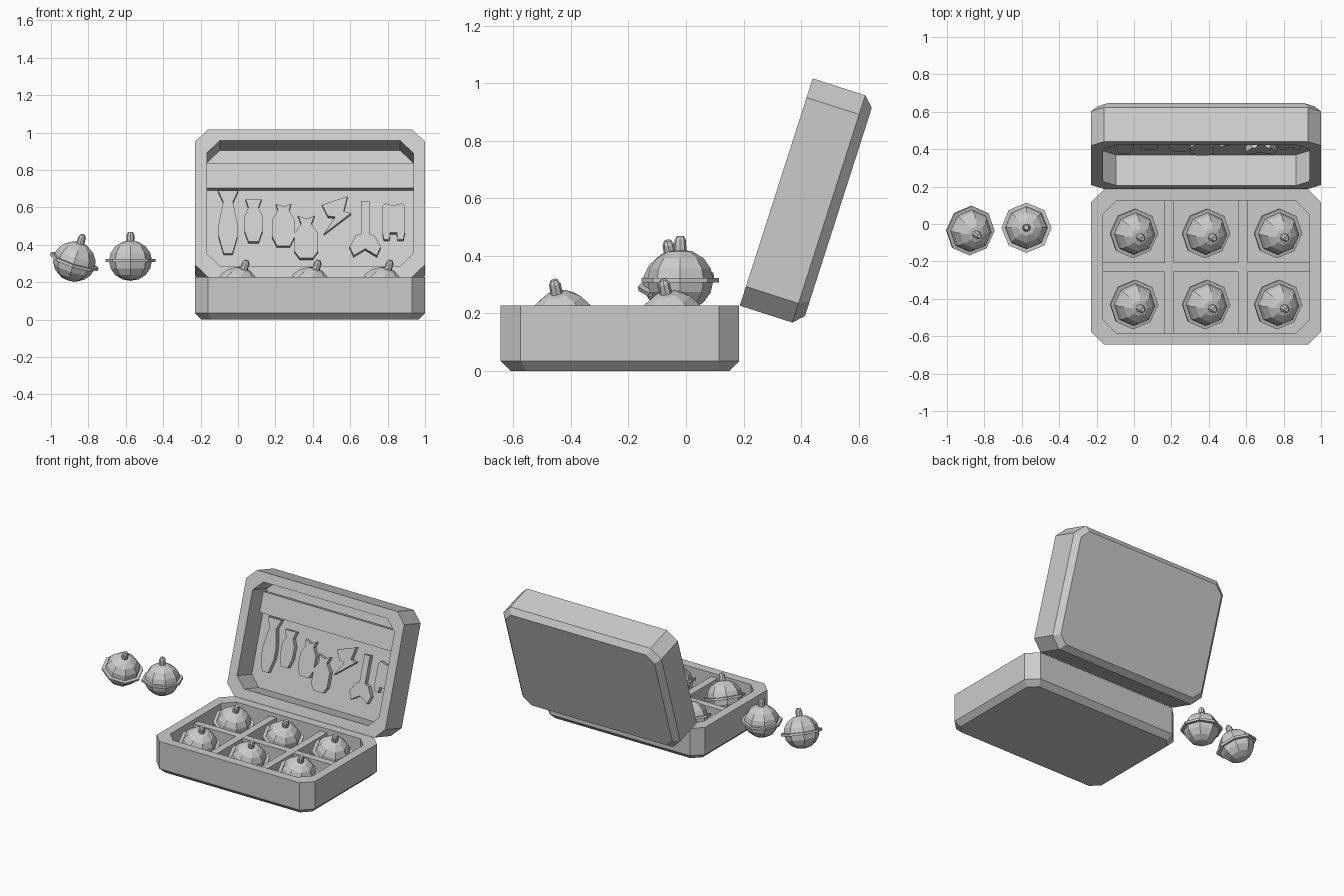
import bpy, bmesh
from math import pi, sin, cos, radians
from mathutils import Matrix

if "Cube" in bpy.data.objects:
    bpy.data.objects.remove(bpy.data.objects["Cube"])

CX, W, D, H = 0.385, 0.615, 0.83, 0.227   # case centre x, half width, depth, height
FLOOR = 0.055


def finish(name, bm, mat):
    bmesh.ops.recalc_face_normals(bm, faces=bm.faces)
    me = bpy.data.meshes.new(name)
    bm.to_mesh(me)
    bm.free()
    ob = bpy.data.objects.new(name, me)
    ob.matrix_world = mat
    bpy.context.collection.objects.link(ob)
    return ob


def skin(bm, loops):
    """Bridge equal-length rings and cap both ends."""
    rings = [[bm.verts.new(p) for p in l] for l in loops]
    n = len(rings[0])
    for a, b in zip(rings, rings[1:]):
        for i in range(n):
            j = (i + 1) % n
            bm.faces.new((a[i], a[j], b[j], b[i]))
    bm.faces.new(rings[0])
    bm.faces.new(rings[-1])


def octagon(inset, c, z):
    x, y0, y1 = W - inset, inset, D - inset
    return [(-x + c, y0, z), (x - c, y0, z), (x, y0 + c, z), (x, y1 - c, z),
            (x - c, y1, z), (-x + c, y1, z), (-x, y1 - c, z), (-x, y0 + c, z)]


def case_shell(name, mat):
    bm = bmesh.new()
    skin(bm, [octagon(0.035, 0.055, 0), octagon(0, 0.07, 0.035), octagon(0, 0.07, H),
              octagon(0.063, 0.07, H), octagon(0.063, 0.07, FLOOR)])
    finish(name, bm, mat)


def box(name, lo, hi, mat):
    bm = bmesh.new()
    skin(bm, [[(lo[0], lo[1], z), (hi[0], lo[1], z), (hi[0], hi[1], z), (lo[0], hi[1], z)]
              for z in (lo[2], hi[2])])
    finish(name, bm, mat)


def lathe(name, profile, mat, n=8):
    bm = bmesh.new()
    skin(bm, [[(r * cos(2 * pi * i / n), r * sin(2 * pi * i / n), z) for i in range(n)]
              for r, z in profile])
    finish(name, bm, mat)


# Base and its dividers
base = Matrix.Translation((CX, -0.645, 0))
case_shell("case_base", base)
for s in (-1, 1):
    box("cross_divider", (s * 0.197 - 0.026, 0.063, FLOOR - 0.01),
        (s * 0.197 + 0.026, D - 0.063, 0.2), base)
box("long_divider", (-W + 0.063, 0.39, FLOOR - 0.01), (W - 0.063, 0.44, 0.199), base)

# Open lid: same shell, hinged at the back edge
lid = (Matrix.Translation((CX, 0.187, H)) @ Matrix.Rotation(radians(72.2), 4, 'X')
       @ Matrix.Translation((0, 0, -H)))
case_shell("case_lid", lid)
box("lid_strap", (-W + 0.063, 0.542, FLOOR - 0.01), (W - 0.063, 0.679, FLOOR + 0.04), lid)


# Flat tools held in the lid, profiles in front-view units x, z
def tool(name, pts):
    bm = bmesh.new()
    skin(bm, [[(x - CX, (z - 0.18) / 0.952, w) for x, z in pts]
              for w in (FLOOR - 0.005, FLOOR + 0.032)])
    finish(name, bm, lid)


def mirrored(cx, half):
    return [(cx + x, z) for x, z in half] + [(cx - x, z) for x, z in reversed(half) if x]


tool("long_bottle", mirrored(-0.053, [(0.053, 0.685), (0.026, 0.625), (0.05, 0.51),
                                      (0.05, 0.44), (0.024, 0.35)]))
tool("small_bottle", mirrored(0.083, [(0.043, 0.64), (0.027, 0.595), (0.048, 0.55),
                                      (0.048, 0.47), (0.027, 0.412)]))
tool("eared_flask", mirrored(0.243, [(0, 0.6), (0.04, 0.615), (0.03, 0.58), (0.06, 0.53),
                                     (0.06, 0.44), (0.035, 0.39)]))
tool("low_flask", mirrored(0.365, [(0, 0.535), (0.043, 0.55), (0.027, 0.508), (0.062, 0.46),
                                   (0.062, 0.36), (0.035, 0.325)]))
tool("bolt_shape", [(0.45, 0.61), (0.585, 0.655), (0.565, 0.575), (0.605, 0.565),
                    (0.46, 0.455), (0.52, 0.545), (0.48, 0.55)])
tool("spanner", mirrored(0.68, [(0.022, 0.63), (0.022, 0.455), (0.05, 0.445), (0.083, 0.385),
                                (0.062, 0.338), (0, 0.375)]))
tool("pronged_block", mirrored(0.832, [(0, 0.605), (0.045, 0.618), (0.06, 0.6), (0.06, 0.46),
                                       (0.052, 0.425), (0.022, 0.425), (0.018, 0.46),
                                       (0, 0.46)]))


# Round baubles: faceted ball, equator band, stem
def bauble(x, y, z, tilted=True):
    m = Matrix.Translation((x, y, z))
    if tilted:
        m = m @ Matrix.Rotation(radians(18), 4, 'Y') @ Matrix.Rotation(radians(11), 4, 'X')
    r = 0.115
    lathe("bauble_ball", [(r * sin(a * pi / 8) + 1e-4, -0.108 / r * r * cos(a * pi / 8))
                          for a in range(9)], m)
    lathe("bauble_band", [(0.105, -0.008), (0.134, -0.008), (0.134, 0.008), (0.105, 0.008)], m)
    lathe("bauble_stem", [(0.022, 0.095), (0.02, 0.14), (0.012, 0.154)], m)


for bx in (0.0, 0.385, 0.77):
    for by in (-0.05, -0.43):
        bauble(bx, by, 0.173)
bauble(-0.575, -0.02, 0.315, False)
bauble(-0.875, -0.035, 0.31)
